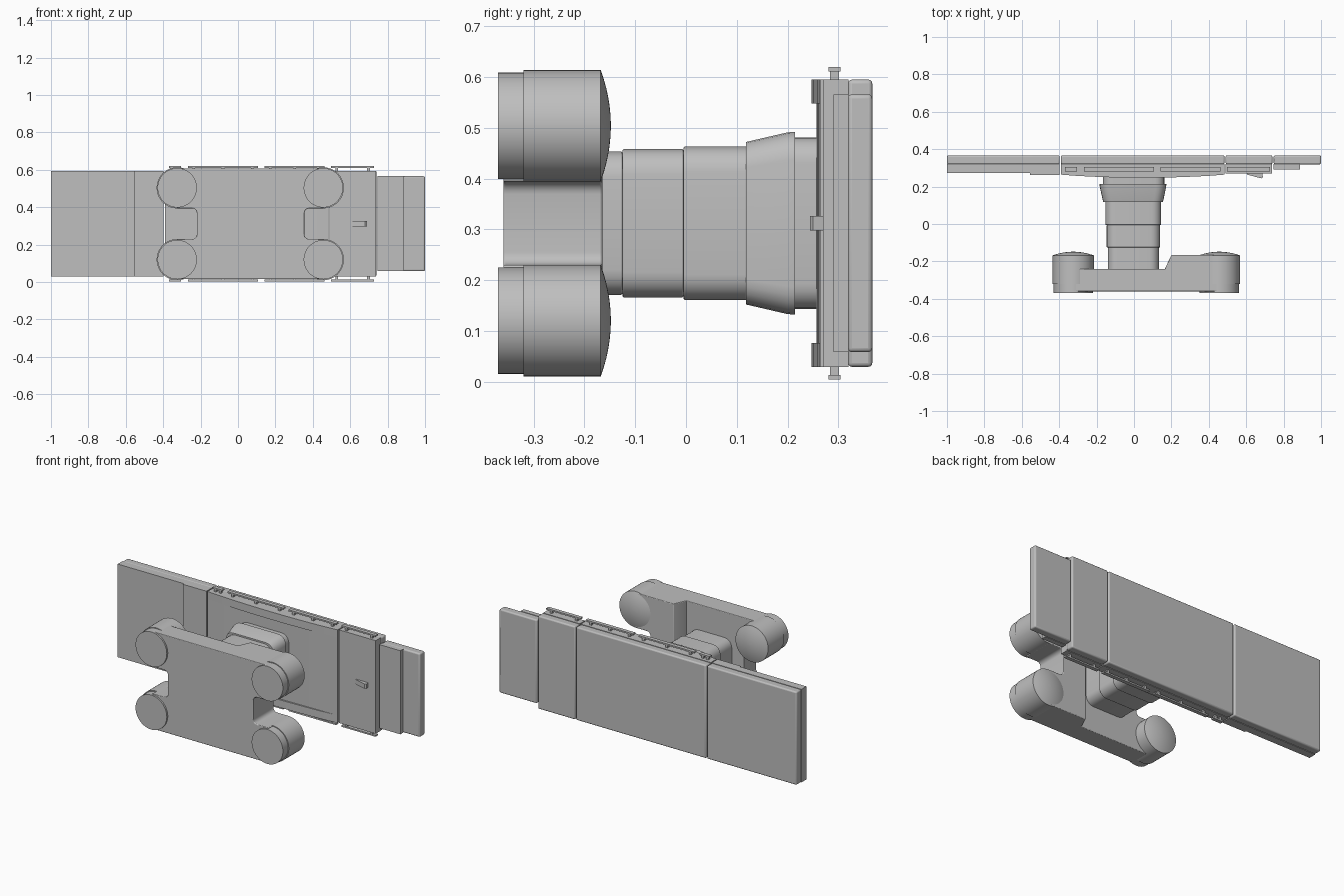
import bpy
import bmesh
import math
from mathutils import Vector

if "Cube" in bpy.data.objects:
    bpy.data.objects.remove(bpy.data.objects["Cube"])

MID = 0.312  # height of the long centre line

grey = bpy.data.materials.new("plain_grey")
grey.use_nodes = True
COLOUR = (0.52, 0.52, 0.52, 1)
grey.diffuse_color = COLOUR
grey.node_tree.nodes["Principled BSDF"].inputs["Base Color"].default_value = COLOUR


def fillet(points, steps=5):
    """Round each (a, b, radius) corner of an outline."""
    out = []
    for i, (a, b, r) in enumerate(points):
        p = Vector((a, b))
        if r == 0:
            out.append(p)
            continue
        before = Vector(points[i - 1][:2])
        after = Vector(points[(i + 1) % len(points)][:2])
        s = p + (before - p).normalized() * r
        e = p + (after - p).normalized() * r
        c = s + e - p
        for k in range(steps + 1):
            t = math.pi / 2 * k / steps
            out.append(c + (s - c) * math.cos(t) + (e - c) * math.sin(t))
    return out


def rounded_rect(x0, x1, half, r):
    return fillet([(x0, MID - half, r), (x1, MID - half, r),
                   (x1, MID + half, r), (x0, MID + half, r)])


def circle(x, z, r, n=48):
    return [Vector((x + r * math.cos(2 * math.pi * i / n),
                    z + r * math.sin(2 * math.pi * i / n))) for i in range(n)]


def loft(name, rings, axis="y", bevel=0.0):
    """Skin (outline, level) rings; outlines lie in xz (axis y) or xy (axis z)."""
    bm = bmesh.new()
    loops = []
    for outline, level in rings:
        loops.append([bm.verts.new((p[0], level, p[1]) if axis == "y"
                                   else (p[0], p[1], level)) for p in outline])
    n = len(loops[0])
    for low, high in zip(loops, loops[1:]):
        for i in range(n):
            j = (i + 1) % n
            bm.faces.new((low[i], low[j], high[j], high[i]))
    bm.faces.new(loops[0])
    bm.faces.new(loops[-1])
    bmesh.ops.recalc_face_normals(bm, faces=bm.faces)
    mesh = bpy.data.meshes.new(name)
    bm.to_mesh(mesh)
    bm.free()
    mesh.materials.append(grey)
    obj = bpy.data.objects.new(name, mesh)
    bpy.context.collection.objects.link(obj)
    bpy.ops.object.select_all(action="DESELECT")
    obj.select_set(True)
    bpy.context.view_layer.objects.active = obj
    bpy.ops.object.shade_smooth_by_angle(angle=math.radians(32))
    if bevel:
        mod = obj.modifiers.new("soft_edges", "BEVEL")
        mod.width = bevel
        mod.segments = 3
        mod.limit_method = "ANGLE"
        mod.angle_limit = math.radians(40)
    return obj


def box(name, x0, x1, y0, y1, z0, z1, bevel=0.0):
    outline = [(x0, z0), (x1, z0), (x1, z1), (x0, z1)]
    return loft(name, [(outline, y0), (outline, y1)], bevel=bevel)


# Base: notched plate with a raised block at one end
LEFT_X, RIGHT_X, LEG_R, LEG_OFF = -0.325, 0.456, 0.11, 0.192
HALF, NOTCH, IN_L, IN_R = 0.296, 0.082, -0.22, 0.355


def notched_end(x_out, x_in):
    return [(x_out, MID - HALF, 0), (x_out, MID - NOTCH, 0),
            (x_in, MID - NOTCH, 0.025), (x_in, MID + NOTCH, 0.025),
            (x_out, MID + NOTCH, 0), (x_out, MID + HALF, 0)]


right_end = notched_end(RIGHT_X, IN_R)
plate = fillet(right_end + notched_end(LEFT_X, IN_L)[::-1])
loft("base_plate", [(plate, -0.36), (plate, -0.24)], bevel=0.004)


def raised(x):
    return fillet(right_end + [(x, MID + HALF, 0), (x, MID - HALF, 0)])


loft("base_raised_block", [(raised(0.165), -0.355), (raised(0.165), -0.24),
                           (raised(0.2), -0.165)], bevel=0.004)

# Four round legs with domed tops and slimmer feet
for end, x in (("left", RIGHT_X), ("right", LEFT_X)):
    for side, s in (("upper", 1), ("lower", -1)):
        z = MID + s * LEG_OFF
        rings = [(circle(x, z, LEG_R), -0.32), (circle(x, z, LEG_R), -0.168)]
        for k in range(1, 7):
            f = 1 - k / 6.2
            rings.append((circle(x, z, LEG_R * f), -0.168 + 0.02 * (1 - f * f)))
        loft(f"{end}_{side}_leg", rings)
        foot = circle(x, z, LEG_R - 0.005)
        loft(f"{end}_{side}_foot", [(foot, -0.37), (foot, -0.315)])

# Telescopic column, flared collar and neck
for name, y0, y1, x0, x1, half in (
        ("column_lower", -0.25, -0.125, -0.14, 0.133, 0.141),
        ("column_middle", -0.125, -0.005, -0.146, 0.139, 0.146),
        ("column_upper", -0.005, 0.12, -0.153, 0.145, 0.151)):
    shape = rounded_rect(x0, x1, half, 0.05)
    loft(name, [(shape, y0), (shape, y1)], bevel=0.003)
loft("column_collar", [(rounded_rect(-0.165, 0.155, 0.16, 0.05), 0.118),
                       (rounded_rect(-0.183, 0.172, 0.179, 0.055), 0.2),
                       (rounded_rect(-0.184, 0.173, 0.18, 0.055), 0.215)])
neck = rounded_rect(-0.166, 0.162, 0.169, 0.05)
loft("column_neck", [(neck, 0.21), (neck, 0.275)])

# Table sections: soft pad over a rigid frame
W = 0.283
for name, x0, x1, half, f0, f1, fy in (
        ("leg_section", -1.0, -0.397, W, -1.0, -0.397, 0.273),
        ("seat_section", -0.391, 0.484, W, -0.391, 0.484, 0.268),
        ("back_section", 0.49, 0.74, W, 0.49, 0.737, 0.27),
        ("head_section", 0.747, 1.0, 0.254, 0.747, 0.888, 0.291)):
    box(name + "_pad", x0, x1, 0.319, 0.367, MID - half, MID + half, 0.008)
    box(name + "_frame", f0, f1, fy, 0.32, MID - half, MID + half)
box("leg_section_underplate", -0.555, -0.397, 0.263, 0.275, MID - W, MID + W)


# Bowed underside of the seat section, with deeper edge strips
def bowed(depth):
    lower = []
    for k in range(13):
        t = k / 12
        lower.append((-0.391 + 0.875 * t,
                      0.264 - depth * math.sin(math.pi * t) ** 0.8))
    return lower + [(0.484, 0.272), (-0.391, 0.272)]


loft("seat_underplate", [(bowed(0.007), MID - 0.236), (bowed(0.007), MID + 0.236)], "z")
for side, s in (("upper", 1), ("lower", -1)):
    loft(f"{side}_edge_strip", [(bowed(0.017), MID + s * 0.236),
                                (bowed(0.017), MID + s * W)], "z")

# Accessory rails on short posts
for side, s in (("upper", 1), ("lower", -1)):
    for i, (x0, x1) in enumerate(((-0.37, -0.305), (-0.267, 0.107),
                                  (0.143, 0.462), (0.498, 0.728))):
        z = sorted((MID + s * 0.299, MID + s * 0.308))
        box(f"{side}_rail_{i}", x0, x1, 0.281, 0.304, *z)
        inset = min(0.03, (x1 - x0) / 4)
        stops = [x0 + inset, x1 - inset]
        if x1 - x0 > 0.3:
            stops.append((x0 + x1) / 2)
        for x in stops:
            z = sorted((MID + s * 0.275, MID + s * 0.301))
            box(f"{side}_rail_post", x - 0.007, x + 0.007, 0.284, 0.301, *z)

# Release lever under the back section
lever = [(0.605, 0.272), (0.605, 0.264), (0.68, 0.244), (0.69, 0.25), (0.685, 0.272)]
loft("release_lever", [(lever, MID - 0.014), (lever, MID + 0.014)], "z")
